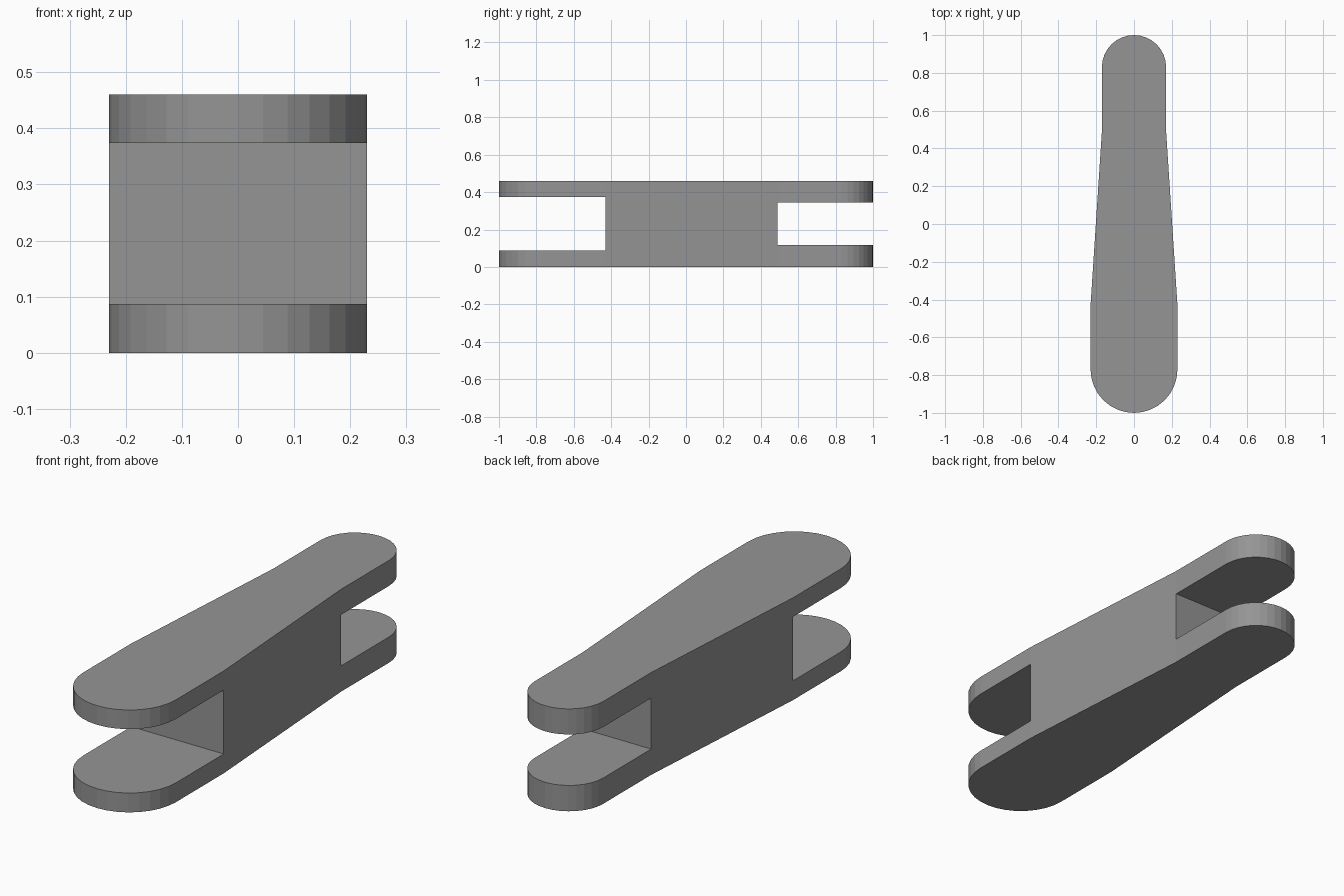
import bpy, bmesh, math

if "Cube" in bpy.data.objects:
    bpy.data.objects.remove(bpy.data.objects["Cube"])

HEIGHT = 0.46
FRONT_R, BACK_R = 0.23, 0.17
FRONT_SLOT_Y, BACK_SLOT_Y = -0.43, 0.49
SEGMENTS = 16

grey = bpy.data.materials.new("plain_grey")
grey.diffuse_color = (0.3, 0.3, 0.3, 1)
grey.use_nodes = True
grey.node_tree.nodes["Principled BSDF"].inputs["Base Color"].default_value = grey.diffuse_color


def make_object(name, bm):
    bmesh.ops.recalc_face_normals(bm, faces=bm.faces)
    mesh = bpy.data.meshes.new(name)
    bm.to_mesh(mesh)
    bm.free()
    mesh.materials.append(grey)
    obj = bpy.data.objects.new(name, mesh)
    bpy.context.collection.objects.link(obj)
    return obj


def prism(name, outline, height):
    bm = bmesh.new()
    face = bm.faces.new([bm.verts.new((x, y, 0)) for x, y in outline])
    ext = bmesh.ops.extrude_face_region(bm, geom=[face])
    top = [v for v in ext["geom"] if isinstance(v, bmesh.types.BMVert)]
    bmesh.ops.translate(bm, verts=top, vec=(0, 0, height))
    return make_object(name, bm)


def half_round(cy, r, start):
    angles = [start + math.pi * i / SEGMENTS for i in range(SEGMENTS + 1)]
    return [(r * math.cos(a), cy + r * math.sin(a)) for a in angles]


def cut_slot(target, y0, y1, z0, z1):
    bm = bmesh.new()
    bmesh.ops.create_cube(bm, size=1)
    for v in bm.verts:
        v.co = (v.co.x, y0 if v.co.y < 0 else y1, z0 if v.co.z < 0 else z1)
    cutter = make_object("slot_cutter", bm)
    cutter.hide_render = True
    mod = target.modifiers.new("slot", 'BOOLEAN')
    mod.operation = 'DIFFERENCE'
    mod.solver = 'EXACT'
    mod.object = cutter
    bpy.context.view_layer.objects.active = target
    bpy.ops.object.modifier_apply(modifier=mod.name)
    bpy.data.objects.remove(cutter)


# Tapered link body: rounded ends, straight forks, tapered middle
outline = half_round(1 - BACK_R, BACK_R, 0)
outline += [(-BACK_R, BACK_SLOT_Y), (-FRONT_R, FRONT_SLOT_Y)]
outline += half_round(-1 + FRONT_R, FRONT_R, math.pi)
outline += [(FRONT_R, FRONT_SLOT_Y), (BACK_R, BACK_SLOT_Y)]
link = prism("forked_link", outline, HEIGHT)

# Fork slots at the wide front end and the narrow back end
cut_slot(link, -1.5, FRONT_SLOT_Y, 0.087, 0.374)
cut_slot(link, BACK_SLOT_Y, 1.5, 0.116, 0.345)
